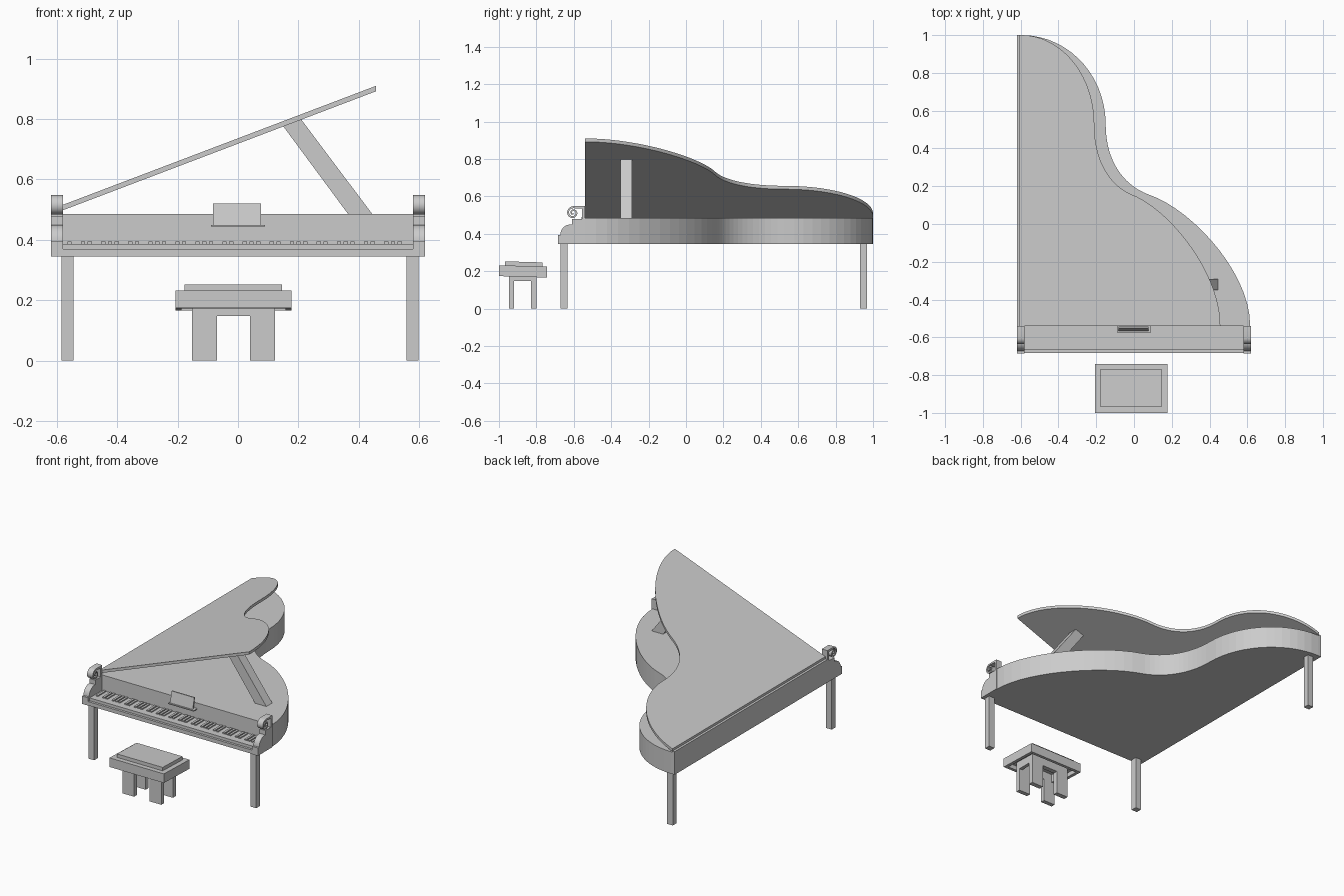
import bpy, bmesh, math
from mathutils import Vector
from mathutils.geometry import interpolate_bezier

if "Cube" in bpy.data.objects:
    bpy.data.objects.remove(bpy.data.objects["Cube"])

grey = bpy.data.materials.new("plain grey")
grey.diffuse_color = (0.6, 0.6, 0.6, 1)
grey.use_nodes = True
grey.node_tree.nodes["Principled BSDF"].inputs["Base Color"].default_value = grey.diffuse_color


def finish(name, bm):
    bmesh.ops.recalc_face_normals(bm, faces=bm.faces)
    me = bpy.data.meshes.new(name)
    bm.to_mesh(me)
    bm.free()
    me.materials.append(grey)
    ob = bpy.data.objects.new(name, me)
    bpy.context.collection.objects.link(ob)
    return ob


def prism(name, pts, axis, a, b):
    """Extrude a 2D outline along x, y or z from a to b."""
    place = {"x": lambda p, t: (t, p[0], p[1]),
             "y": lambda p, t: (p[0], t, p[1]),
             "z": lambda p, t: (p[0], p[1], t)}[axis]
    bm = bmesh.new()
    lo = [bm.verts.new(place(p, a)) for p in pts]
    hi = [bm.verts.new(place(p, b)) for p in pts]
    bm.faces.new(lo)
    bm.faces.new(hi)
    n = len(pts)
    for i in range(n):
        j = (i + 1) % n
        bm.faces.new((lo[i], lo[j], hi[j], hi[i]))
    return finish(name, bm)


def box(name, x0, x1, y0, y1, z0, z1):
    return prism(name, [(x0, y0), (x1, y0), (x1, y1), (x0, y1)], "z", z0, z1)


def smooth(ob):
    bpy.ops.object.select_all(action="DESELECT")
    ob.select_set(True)
    bpy.context.view_layer.objects.active = ob
    bpy.ops.object.shade_smooth_by_angle(angle=math.radians(30))


# Curved side of the case, from the tail to the keyboard
def bent_side(n):
    knots = [[(-.595, 1.0), (-.35, 1.0), (-.15, .79), (-.15, .527)],
             [(-.15, .527), (-.15, .34), (-.06, .205), (.08, .155)],
             [(.08, .155), (.30, .08), (.615, -.25), (.615, -.54)]]
    out = []
    for k in knots:
        seg = interpolate_bezier(*[Vector((*p, 0)) for p in k], n)
        out += [(v.x, v.y) for v in seg[(1 if out else 0):]]
    return out


# Case
outline = [(-.62, -.54), (-.62, 1.0)] + bent_side(16)
prism("case", outline, "z", .345, .485)

# Open lid, sheared up from the hinge on the left
lid_pts = [(-.605, -.54), (-.605, 1.0)]
lid_pts += [(-.62 + (x + .62) * .872, y) for x, y in bent_side(24)]
lid = prism("lid", lid_pts, "z", 0, .018)
for v in lid.data.vertices:
    v.co.z += .498 + (v.co.x + .58) * .38
smooth(lid)
box("hinge_strip", -.62, -.605, -.54, 1.0, .485, .492)

# Lid prop
prism("lid_prop", [(.15, .776), (.21, .798), (.445, .485), (.365, .485)],
      "y", -.35, -.29)

# Keyboard
box("key_bed", -.62, .62, -.682, -.54, .345, .369)
box("white_keys", -.58, .58, -.667, -.54, .369, .387)
key = 1.16 / 52
for i in range(51):
    if i % 7 not in (1, 4):
        x = -.58 + (i + 1) * key
        box("black_key", x - .007, x + .007, -.625, -.545, .387, .394)

# Cheeks with rounded shoulders and scrolls
shoulder = [(-.54, .345), (-.685, .345), (-.685, .395)]
for i in range(9):
    a = math.pi - i * math.pi / 16
    shoulder.append((-.617 + .055 * math.cos(a), .395 + .055 * math.sin(a)))
shoulder.append((-.54, .45))

path = [(-.548, .45, 0), (-.548, .547, 0), (-.575, .547, 0)]
outer = [(-.54, .45), (-.54, .548)]
inner = [(-.555, .45), (-.555, .535)]
turns, steps = 1.6, 34
for i in range(steps + 1):
    t = i / steps
    a = math.pi / 2 + t * turns * 2 * math.pi
    r = .036 * (1 - .78 * t)
    w = .011 * (1 - .4 * t)
    c, s = math.cos(a), math.sin(a)
    outer.append((-.604 + r * c, .512 + r * s))
    inner.append((-.604 + (r - w) * c, .512 + (r - w) * s))
scroll = outer + inner[::-1]

for x0, x1 in ((-.62, -.58), (.58, .62)):
    smooth(prism("cheek", shoulder, "x", x0, x1))
    smooth(prism("scroll", scroll, "x", x0, x1))
    # Neck joining the scroll to the cheek
    box("scroll_neck", x0, x1, -.61, -.54, .449, .478)

# Music stand
box("music_ledge", -.09, .09, -.575, -.54, .444, .45)
prism("music_desk", [(-.566, .45), (-.558, .45), (-.543, .52), (-.551, .52)],
      "x", -.083, .077)

# Piano legs
for x, y in ((-.565, -.652), (.578, -.652), (-.565, .949)):
    box("piano_leg", x - .02, x + .02, y - .019, y + .019, .006, .346)

# Bench: slightly tilted top with a hollow underside
bench = [box("bench_seat", -.207, .177, -1.0, -.742, .198, .228),
         box("bench_cushion", -.177, .146, -.968, -.768, .228, .25),
         box("bench_rim_front", -.207, .177, -1.0, -.98, .17, .198),
         box("bench_rim_back", -.207, .177, -.762, -.742, .17, .198),
         box("bench_rim_left", -.207, -.187, -.98, -.762, .17, .198),
         box("bench_rim_right", .157, .177, -.98, -.762, .17, .198)]
for ob in bench:
    for v in ob.data.vertices:
        v.co.z -= (v.co.y + .87) * .03

# Bench apron and legs
for y0, y1 in ((-.947, -.92), (-.83, -.80)):
    box("bench_apron", -.07, .04, y0, y1, .147, .2)
    for x0, x1 in ((-.152, -.07), (.04, .122)):
        box("bench_leg", x0, x1, y0, y1, .003, .2)
for x0, x1 in ((-.152, -.13), (.10, .122)):
    box("bench_side_apron", x0, x1, -.92, -.83, .147, .2)

# Stand everything on the ground
for ob in bpy.data.objects:
    if "leg" in ob.name:
        for v in ob.data.vertices:
            if v.co.z < .01:
                v.co.z = 0
